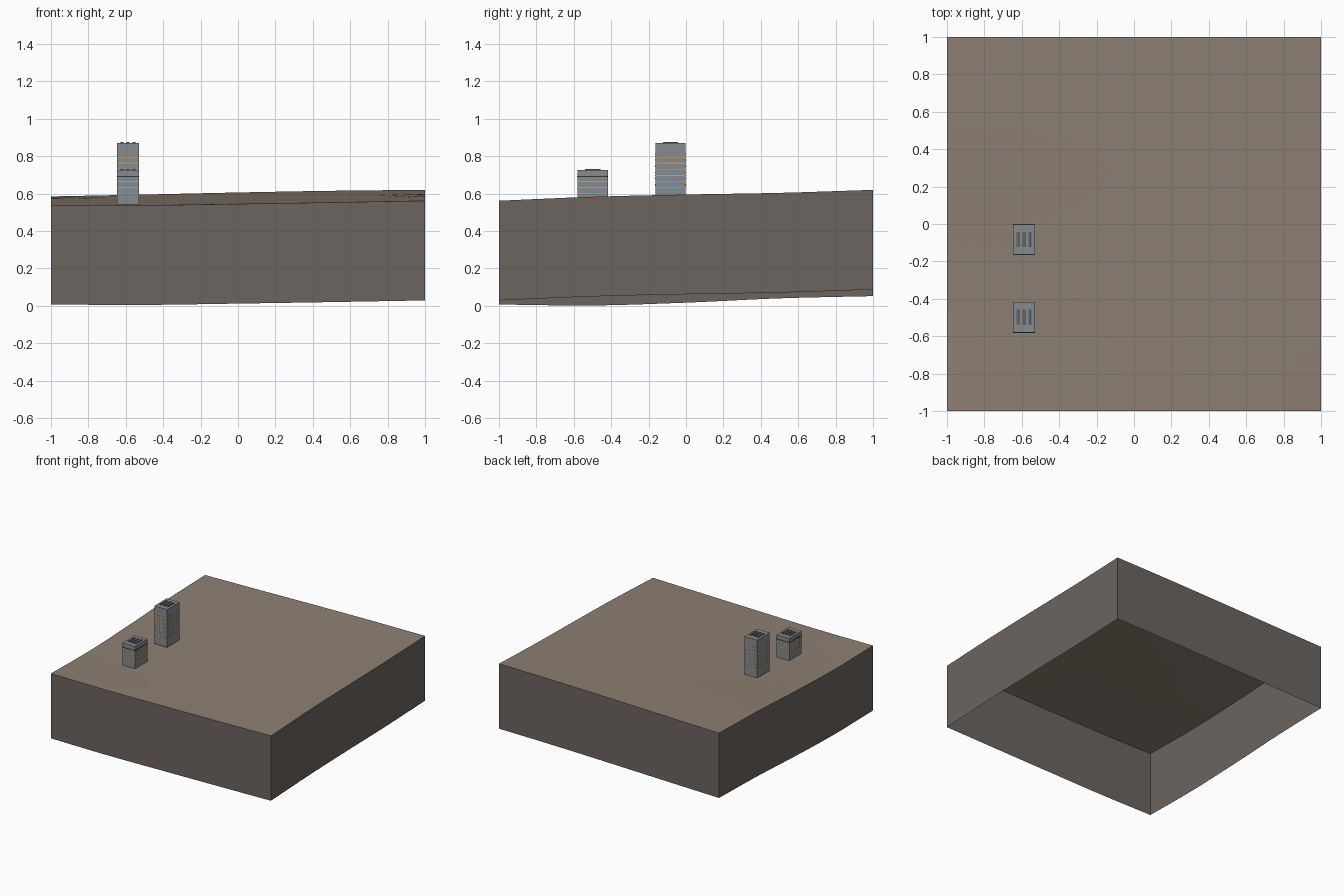
import bpy, bmesh
from mathutils import Matrix, Vector

cube = bpy.data.objects.get("Cube")
if cube:
    bpy.data.objects.remove(cube)


def material(name, rgb):
    m = bpy.data.materials.new(name)
    m.use_nodes = True
    m.diffuse_color = (*rgb, 1)
    m.node_tree.nodes["Principled BSDF"].inputs["Base Color"].default_value = (*rgb, 1)
    return m


SOIL = material("tan soil", (0.27, 0.215, 0.17))
EARTH = material("dark earth", (0.15, 0.13, 0.12))
WALL = material("blue grey concrete", (0.24, 0.26, 0.27))
ORANGE = material("orange trim", (0.75, 0.33, 0.09))
BLUE = material("blue glass", (0.14, 0.36, 0.58))
VENT = material("vent grey", (0.12, 0.125, 0.13))
DARK = material("dark trim", (0.04, 0.035, 0.03))


def finish(name, bm, mat):
    mesh = bpy.data.meshes.new(name)
    bm.to_mesh(mesh)
    bm.free()
    mesh.materials.append(mat)
    obj = bpy.data.objects.new(name, mesh)
    bpy.context.collection.objects.link(obj)
    return obj


def boxes(name, items, mat):
    """One object made of boxes, each given as (centre, size)."""
    bm = bmesh.new()
    for centre, size in items:
        bmesh.ops.create_cube(bm, size=1, matrix=Matrix.Translation(centre)
                              @ Matrix.Diagonal((*size, 1)))
    return finish(name, bm, mat)


# Edge heights of the ground, sampled evenly from -1 to 1
WEST = (0.54, 0.535, 0.55, 0.573, 0.585)
EAST = (0.562, 0.583, 0.595, 0.604, 0.62)
SOUTH = (0.54, 0.538, 0.545, 0.553, 0.562)
NORTH = (0.585, 0.595, 0.606, 0.615, 0.62)
DEPTH = 0.533
N = 32


def along(p, t):
    """Smooth curve through the evenly spaced samples."""
    i = min(int(t * 4), 3)
    f = t * 4 - i
    a, b = p[i], p[i + 1]
    before = p[i - 1] if i else 2 * a - b
    after = p[i + 2] if i < 3 else 2 * b - a
    return a + f / 2 * (b - before + f * (2 * before - 5 * a + 4 * b - after
                                          + f * (3 * (a - b) + after - before)))


def ground(u, v):
    """Height blended from the four edges."""
    sides = (1 - u) * along(WEST, v) + u * along(EAST, v)
    ends = (1 - v) * along(SOUTH, u) + v * along(NORTH, u)
    corners = ((1 - u) * ((1 - v) * WEST[0] + v * WEST[-1])
               + u * ((1 - v) * EAST[0] + v * EAST[-1]))
    return sides + ends - corners


# Ground surface
bm = bmesh.new()
grid = [[bm.verts.new((2 * i / N - 1, 2 * j / N - 1, ground(i / N, j / N)))
         for i in range(N + 1)] for j in range(N + 1)]
for j in range(N):
    for i in range(N):
        bm.faces.new((grid[j][i], grid[j][i + 1], grid[j + 1][i + 1], grid[j + 1][i])).smooth = True
finish("ground_surface", bm, SOIL)

# Skirt around the ground, open underneath
steps = range(N)
rim = ([(i, 0) for i in steps] + [(N, j) for j in steps]
       + [(N - i, N) for i in steps] + [(0, N - j) for j in steps])
bm = bmesh.new()
pairs = []
for i, j in rim:
    top = Vector((2 * i / N - 1, 2 * j / N - 1, ground(i / N, j / N)))
    pairs.append((bm.verts.new(top), bm.verts.new(top - Vector((0, 0, DEPTH)))))
for k, (t0, b0) in enumerate(pairs):
    t1, b1 = pairs[(k + 1) % len(pairs)]
    bm.faces.new((t0, b0, b1, t1))
finish("ground_skirt", bm, EARTH)

# Towers
CX, W, L = -0.588, 0.116, 0.162


def tower(name, cy, base, roof, floors, pitch):
    boxes(name + "_walls", [((CX, cy, (base + roof) / 2), (W, L, roof - base))], WALL)
    # Thin trim line at each floor
    boxes(name + "_floor_trim", [((CX, cy, z), (W + 0.002, L + 0.002, 0.004))
                                 for z in floors], ORANGE)
    # Small panes between the trim lines, on all four sides
    panes = []
    for z in floors:
        for k in (-1, 0, 1):
            h = z + pitch / 2
            panes.append(((CX + k * W / 3.2, cy, h), (0.005, L + 0.002, 0.006)))
            panes.append(((CX, cy + k * L / 3.2, h), (W + 0.002, 0.005, 0.006)))
    boxes(name + "_panes", panes, BLUE)
    # Roof vents
    boxes(name + "_roof_vents", [((CX + k * 0.031, cy, roof + 0.002), (0.016, 0.082, 0.006))
                                 for k in (-1, 0, 1)], VENT)
    boxes(name + "_vent_slots", [((CX + k * 0.031 + 0.006, cy, roof + 0.005), (0.003, 0.082, 0.002))
                                 for k in (-1, 0, 1)], DARK)


PITCH = 0.033
tower("short_tower", -0.499, 0.543, 0.726, [0.599 + PITCH * i for i in range(3)], PITCH)
tower("tall_tower", -0.083, 0.56, 0.871, [0.631 + PITCH * i for i in range(6)], PITCH)
boxes("short_tower_dark_trim", [((CX, -0.499, 0.692), (W + 0.003, L + 0.003, 0.006))], DARK)
